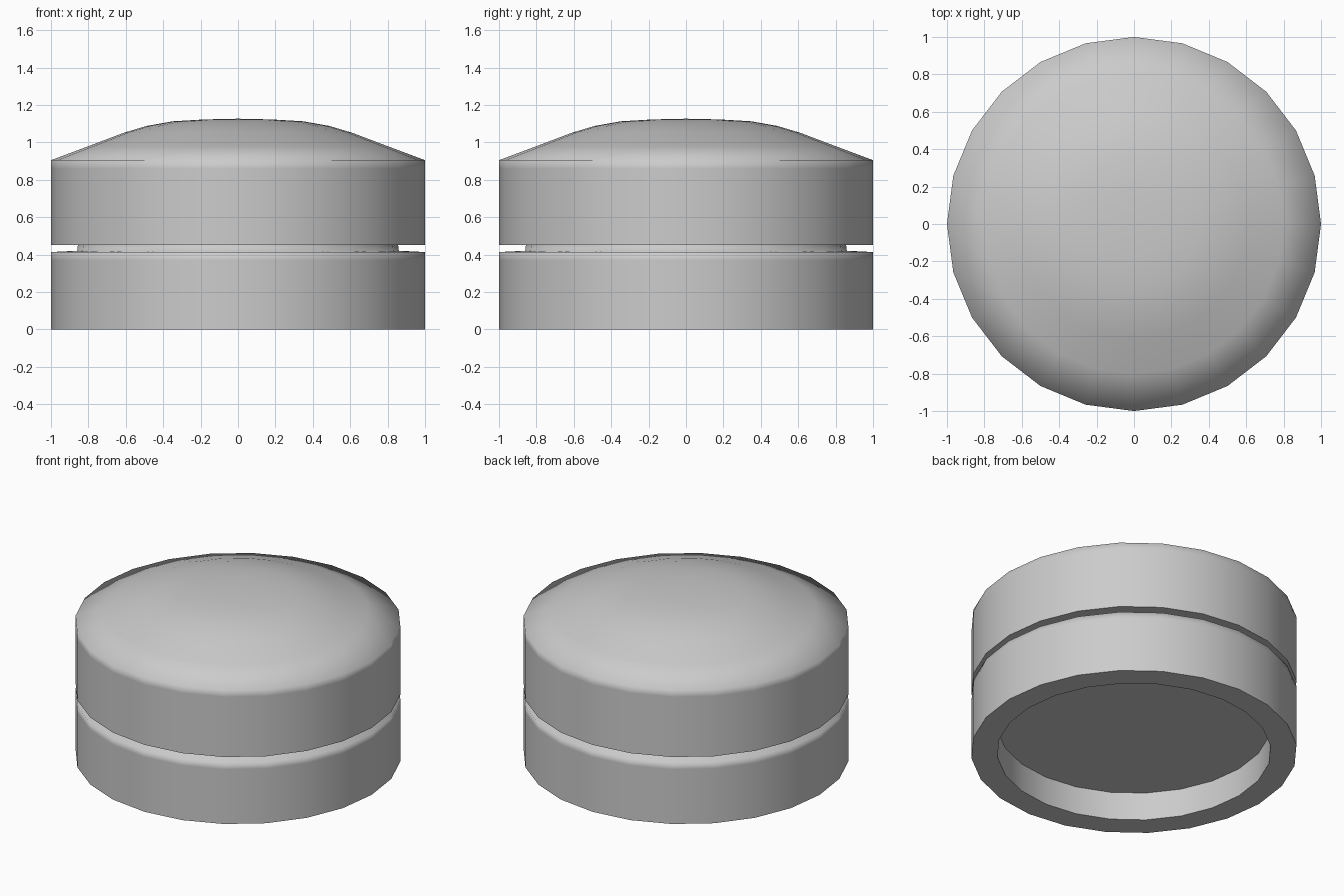
import bpy, bmesh, math

if "Cube" in bpy.data.objects:
    bpy.data.objects.remove(bpy.data.objects["Cube"])

SIDES = 24

# Outer profile (radius, height) from the underside recess to the dome tip
PROFILE = [
    (0, 0.19), (0.84, 0.19), (0.84, 0), (1, 0),                  # recess, foot
    (1, 0.37), (1, 0.414), (0.86, 0.421),                        # base
    (0.855, 0.46), (1, 0.453), (1, 0.50),                        # groove
    (1, 0.86), (1, 0.905),                                       # cap wall
    (0.8, 0.98), (0.61, 1.052), (0.49, 1.088), (0.35, 1.113),
    (0.18, 1.123), (0, 1.127),                                   # dome
]


def lathe(name, profile, sides):
    bm = bmesh.new()
    verts = [bm.verts.new((r, 0, z)) for r, z in profile]
    edges = [bm.edges.new(pair) for pair in zip(verts, verts[1:])]
    bmesh.ops.spin(bm, geom=verts + edges, cent=(0, 0, 0), axis=(0, 0, 1),
                   angle=math.tau, steps=sides, use_merge=True)
    bmesh.ops.remove_doubles(bm, verts=bm.verts, dist=1e-4)
    bmesh.ops.recalc_face_normals(bm, faces=bm.faces)
    mesh = bpy.data.meshes.new(name)
    bm.to_mesh(mesh)
    bm.free()
    obj = bpy.data.objects.new(name, mesh)
    bpy.context.collection.objects.link(obj)
    return obj


# Domed round body with a groove around it and a hollow underside
body = lathe("domed_cap_body", PROFILE, SIDES)
bpy.context.view_layer.objects.active = body
body.select_set(True)
bpy.ops.object.shade_smooth_by_angle(angle=math.radians(89))
